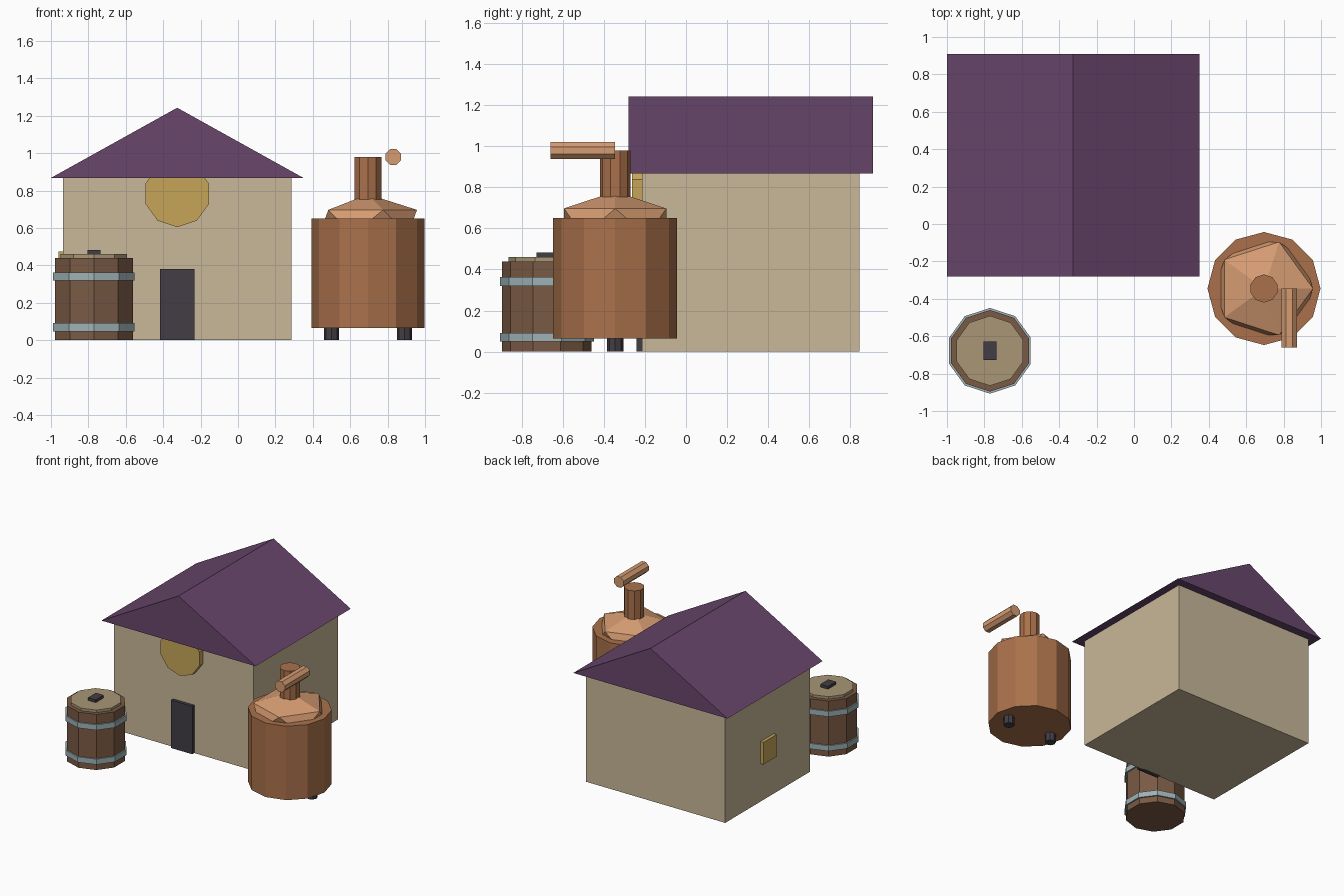
import bpy, bmesh, math
from mathutils import Matrix

if "Cube" in bpy.data.objects:
    bpy.data.objects.remove(bpy.data.objects["Cube"])


def srgb(r, g, b):
    f = lambda c: c / 12.92 if c <= 0.04045 else ((c + 0.055) / 1.055) ** 2.4
    return tuple(f(v / 255) for v in (r, g, b)) + (1.0,)


def material(name, rgb):
    m = bpy.data.materials.new(name)
    m.diffuse_color = srgb(*rgb)
    m.use_nodes = True
    m.node_tree.nodes["Principled BSDF"].inputs["Base Color"].default_value = m.diffuse_color
    return m


STONE = material("stone", (200, 184, 153))
PURPLE = material("purple_roof", (104, 70, 107))
GOLD = material("gold", (199, 165, 89))
DARK = material("dark_iron", (66, 61, 69))
COPPER = material("copper", (170, 113, 75))
LIGHT_COPPER = material("light_copper", (214, 156, 114))
WOOD = material("barrel_wood", (122, 90, 68))
LID = material("lid_wood", (168, 150, 118))
STEEL = material("pale_steel", (157, 177, 181))


def finish(bm, name, mat):
    bmesh.ops.recalc_face_normals(bm, faces=bm.faces)
    me = bpy.data.meshes.new(name)
    bm.to_mesh(me)
    bm.free()
    me.materials.append(mat)
    ob = bpy.data.objects.new(name, me)
    bpy.context.collection.objects.link(ob)
    return ob


def box(name, mat, x, y, z):
    bm = bmesh.new()
    size = [b - a for a, b in (x, y, z)]
    mid = [(a + b) / 2 for a, b in (x, y, z)]
    bmesh.ops.create_cube(bm, size=1, matrix=Matrix.Translation(mid) @ Matrix.Diagonal((*size, 1)))
    return finish(bm, name, mat)


def extrude(name, mat, points, vector):
    bm = bmesh.new()
    face = bm.faces.new([bm.verts.new(p) for p in points])
    out = bmesh.ops.extrude_face_region(bm, geom=[face], use_keep_orig=True)
    verts = [v for v in out["geom"] if isinstance(v, bmesh.types.BMVert)]
    bmesh.ops.translate(bm, verts=verts, vec=vector)
    return finish(bm, name, mat)


def circle(n, r, phase=0.0):
    # phase 0 puts a corner on the second axis
    return [(r * math.sin(a), r * math.cos(a))
            for a in (2 * math.pi * (i + phase) / n for i in range(n))]


def upright(name, mat, n, r, cx, cy, z0, z1):
    pts = [(cx + u, cy + v, z0) for u, v in circle(n, r)]
    return extrude(name, mat, pts, (0, 0, z1 - z0))


def forward(name, mat, n, r, cx, cz, y0, y1, phase=0.0):
    pts = [(cx + u, y0, cz + v) for u, v in circle(n, r, phase)]
    return extrude(name, mat, pts, (0, y1 - y0, 0))


def hoop(name, mat, n, r_in, r_out, cx, cy, z0, z1):
    bm = bmesh.new()
    rings = [[bm.verts.new((cx + u, cy + v, z)) for u, v in circle(n, r)]
             for r, z in ((r_in, z0), (r_out, z0), (r_out, z1), (r_in, z1))]
    for a, b in zip(rings, rings[1:] + rings[:1]):
        for i in range(n):
            j = (i + 1) % n
            bm.faces.new((a[i], a[j], b[j], b[i]))
    return finish(bm, name, mat)


# House
HX = -0.325
box("house_walls", STONE, (HX - 0.61, HX + 0.61), (-0.215, 0.845), (0, 0.87))
extrude("gable_roof", PURPLE,
        [(HX - 0.675, -0.28, 0.868), (HX + 0.675, -0.28, 0.868), (HX, -0.28, 1.243)],
        (0, 1.19, 0))
box("door", DARK, (HX - 0.093, HX + 0.093), (-0.24, -0.2), (0, 0.38))
forward("round_sign", GOLD, 10, 0.178, HX, 0.783, -0.262, -0.2)
box("side_window", GOLD, (-0.96, -0.92), (0.238, 0.403), (0.30, 0.475))

# Barrel
BX, BY = -0.77, -0.678
upright("barrel_body", WOOD, 10, 0.218, BX, BY, 0, 0.44)
for i, z in enumerate((0.048, 0.32)):
    hoop(f"barrel_hoop_{i + 1}", STEEL, 10, 0.212, 0.229, BX, BY, z, z + 0.043)
upright("barrel_lid", LID, 10, 0.187, BX, BY, 0.43, 0.46)
box("lid_handle", DARK, (BX - 0.034, BX + 0.034), (BY - 0.05, BY + 0.05), (0.45, 0.482))

# Copper still
SX, SY = 0.695, -0.345
upright("still_tank", COPPER, 12, 0.302, SX, SY, 0.065, 0.65)
for side in (-1, 1):
    upright("still_leg", DARK, 8, 0.04, SX + side * 0.195, SY, 0, 0.075)
bm = bmesh.new()
bmesh.ops.create_icosphere(bm, subdivisions=1, radius=1,
                           matrix=Matrix.Translation((SX, SY, 0.63)) @ Matrix.Diagonal((0.293, 0.293, 0.15, 1)))
finish(bm, "still_dome", LIGHT_COPPER)
upright("still_neck", COPPER, 10, 0.075, SX, SY, 0.72, 0.98)
forward("still_spout", LIGHT_COPPER, 8, 0.0455, 0.83, 0.98, -0.66, -0.345, 0.5)
